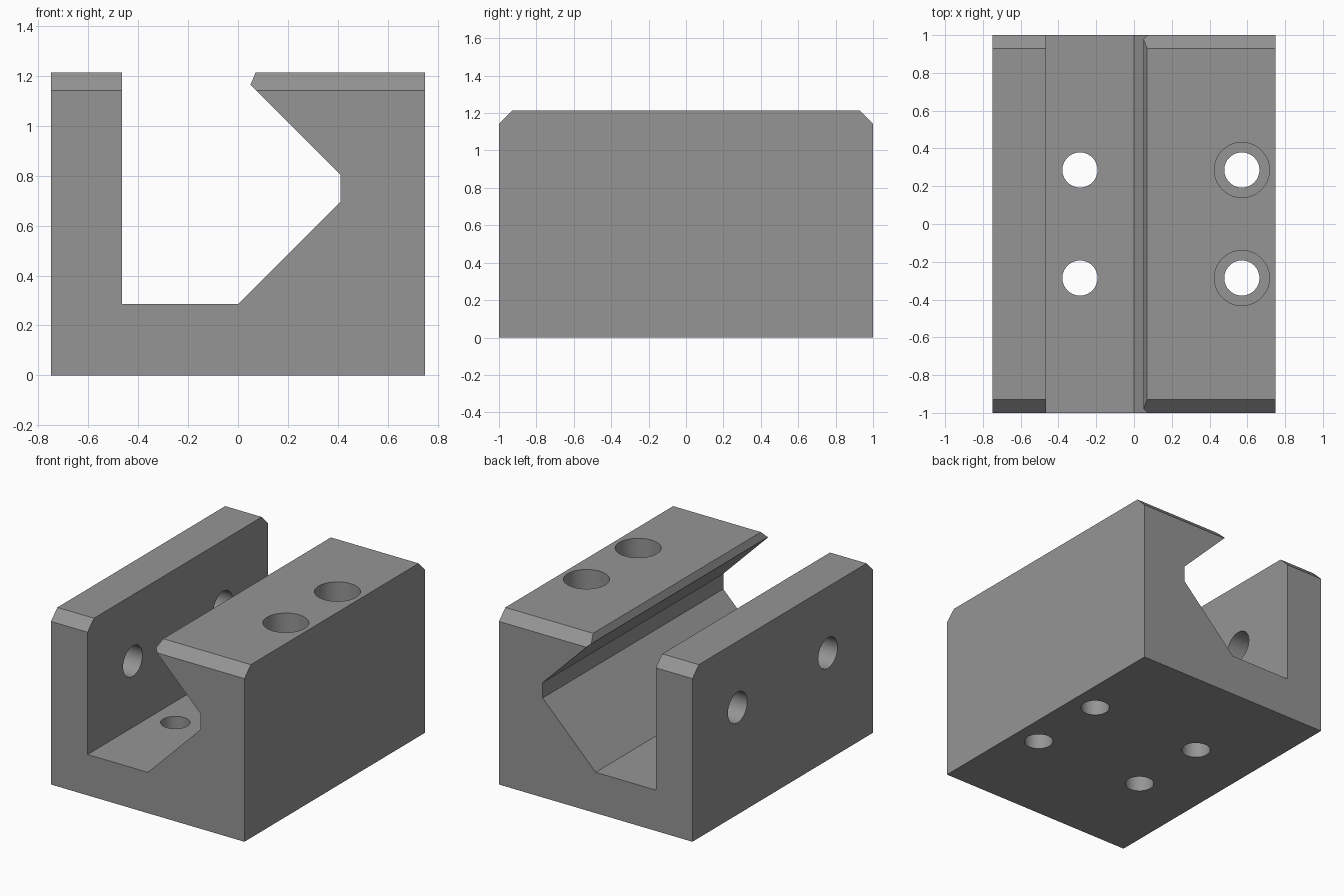
import bpy, bmesh, math
from mathutils import Matrix

if "Cube" in bpy.data.objects:
    bpy.data.objects.remove(bpy.data.objects["Cube"])

HX, HY, TOP, BASE, CH = 0.75, 1.0, 1.214, 0.286, 0.071

steel = bpy.data.materials.new("grey_metal")
steel.diffuse_color = (0.30, 0.30, 0.30, 1)
steel.use_nodes = True
steel.node_tree.nodes["Principled BSDF"].inputs["Base Color"].default_value = steel.diffuse_color


def add_object(name, bm):
    bmesh.ops.recalc_face_normals(bm, faces=bm.faces)
    mesh = bpy.data.meshes.new(name)
    bm.to_mesh(mesh)
    bm.free()
    mesh.materials.append(steel)
    obj = bpy.data.objects.new(name, mesh)
    bpy.context.collection.objects.link(obj)
    return obj


def prism(name, points, vector):
    """Extrude a closed 3D outline along a vector."""
    bm = bmesh.new()
    face = bm.faces.new([bm.verts.new(p) for p in points])
    ext = bmesh.ops.extrude_face_region(bm, geom=[face], use_keep_orig=True)
    moved = [v for v in ext["geom"] if isinstance(v, bmesh.types.BMVert)]
    bmesh.ops.translate(bm, verts=moved, vec=vector)
    return add_object(name, bm)


def cylinder(name, centre, radius, depth, axis="Z"):
    bm = bmesh.new()
    turn = Matrix.Rotation(math.pi / 2, 4, "Y") if axis == "X" else Matrix()
    bmesh.ops.create_cone(bm, cap_ends=True, segments=64, radius1=radius, radius2=radius,
                          depth=depth, matrix=Matrix.Translation(centre) @ turn)
    return add_object(name, bm)


def cut(target, tool, operation="DIFFERENCE"):
    """Apply a boolean and discard the tool."""
    mod = target.modifiers.new("cut", "BOOLEAN")
    mod.object, mod.operation, mod.solver = tool, operation, "EXACT"
    bpy.context.view_layer.objects.active = target
    bpy.ops.object.modifier_apply(modifier=mod.name)
    bpy.data.objects.remove(tool)


# Block with the open channel and the undercut V groove
outline = [(-HX, 0), (HX, 0), (HX, TOP), (0.07, TOP), (0.05, 1.165), (0.411, 0.804),
           (0.411, 0.697), (0, BASE), (-0.466, BASE), (-0.466, TOP), (-HX, TOP)]
block = prism("clamp_block", [(x, -HY, z) for x, z in outline], (0, 2 * HY, 0))

# Chamfered top edges at both ends
side = [(-HY, -0.1), (HY, -0.1), (HY, TOP - CH), (HY - CH, TOP), (HY - CH, TOP + 0.1),
        (CH - HY, TOP + 0.1), (CH - HY, TOP), (-HY, TOP - CH)]
cut(block, prism("end_chamfers", [(-1, y, z) for y, z in side], (2, 0, 0)), "INTERSECT")

for s in (-1, 1):
    # Floor holes, counterbored holes in the thick jaw, and clamp holes in the thin wall
    cut(block, cylinder("floor_hole", (-0.286, s * 0.286, 0.1), 0.093, 0.8))
    cut(block, cylinder("jaw_hole", (0.571, s * 0.286, 0.2), 0.093, 0.8))
    cut(block, cylinder("counterbore", (0.571, s * 0.286, BASE + 0.6), 0.146, 1.2))
    cut(block, cylinder("clamp_hole", (-0.6, s * 0.5, 0.75), 0.107, 0.6, "X"))

# Smooth hole walls, sharp edges elsewhere
bpy.ops.object.select_all(action="DESELECT")
block.select_set(True)
bpy.context.view_layer.objects.active = block
bpy.ops.object.shade_smooth_by_angle(angle=math.radians(20))
